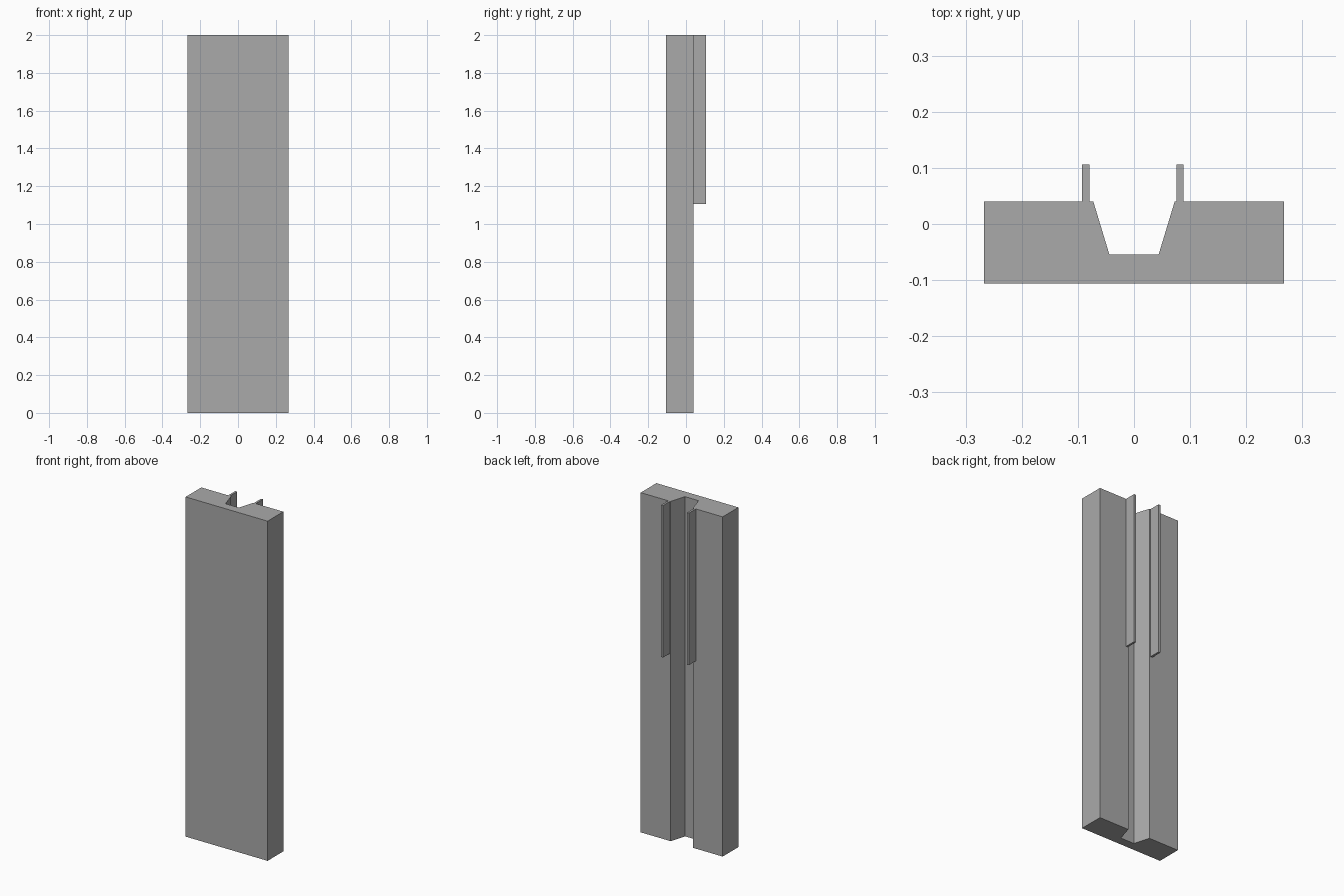
import bpy
import bmesh

cube = bpy.data.objects.get("Cube")
if cube:
    bpy.data.objects.remove(cube, do_unlink=True)

grey = bpy.data.materials.new("plain grey")
grey.use_nodes = True
colour = (0.4, 0.4, 0.4, 1)
grey.diffuse_color = colour
grey.node_tree.nodes["Principled BSDF"].inputs["Base Color"].default_value = colour

TOP = 2.0
FRONT, BACK = -0.106, 0.04


def extrude_profile(name, outline, bottom, top):
    """Extrude a flat xy outline upward into a closed solid."""
    bm = bmesh.new()
    face = bm.faces.new([bm.verts.new((x, y, bottom)) for x, y in outline])
    result = bmesh.ops.extrude_face_region(bm, geom=[face], use_keep_orig=True)
    verts = [v for v in result["geom"] if isinstance(v, bmesh.types.BMVert)]
    bmesh.ops.translate(bm, verts=verts, vec=(0, 0, top - bottom))
    bmesh.ops.recalc_face_normals(bm, faces=bm.faces)
    mesh = bpy.data.meshes.new(name)
    bm.to_mesh(mesh)
    bm.free()
    mesh.materials.append(grey)
    obj = bpy.data.objects.new(name, mesh)
    bpy.context.collection.objects.link(obj)
    return obj


# Slab with a tapered groove along the whole back
half = [(0.267, FRONT), (0.267, BACK), (0.0725, BACK), (0.044, -0.054)]
outline = half + [(-x, y) for x, y in reversed(half)]
extrude_profile("grooved_slab", outline, 0, TOP)

# Thin upright fins beside the upper part of the groove
for name, x in (("left_fin", 0.082), ("right_fin", -0.086)):
    x0, x1 = x - 0.0063, x + 0.0063
    extrude_profile(name, [(x0, BACK), (x1, BACK), (x1, 0.106), (x0, 0.106)],
                    1.105, TOP)
